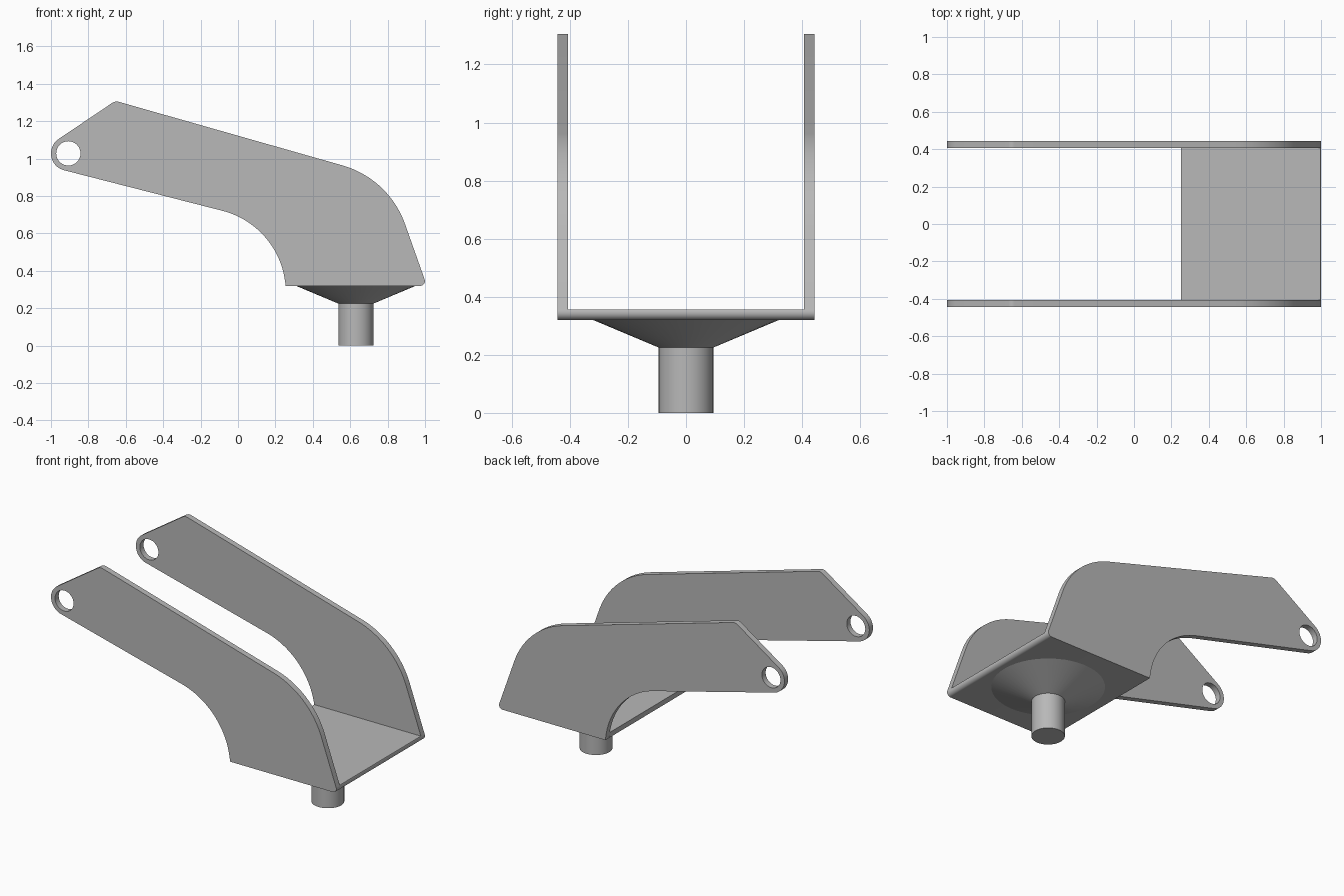
import bpy, bmesh, math
from mathutils import Vector

if "Cube" in bpy.data.objects:
    bpy.data.objects.remove(bpy.data.objects["Cube"], do_unlink=True)

grey = bpy.data.materials.new("grey metal")
grey.use_nodes = True
colour = (0.48, 0.48, 0.48, 1)
grey.diffuse_color = colour
grey.node_tree.nodes["Principled BSDF"].inputs["Base Color"].default_value = colour

HALF_WIDTH, THICK = 0.443, 0.037
BOTTOM = 0.32


def arc(centre, radius, start, end, steps):
    """Points on an arc, angles in degrees."""
    angles = [math.radians(start + (end - start) * i / steps) for i in range(steps + 1)]
    return [Vector((centre[0] + radius * math.cos(a), centre[1] + radius * math.sin(a)))
            for a in angles]


def fillet(before, corner, after, radius, steps):
    """Round a corner between two straight edges."""
    c = Vector(corner)
    u, v = (Vector(before) - c).normalized(), (Vector(after) - c).normalized()
    half = u.angle(v) / 2
    centre = c + (u + v).normalized() * radius / math.sin(half)
    p = c + u * radius / math.tan(half) - centre
    q = c + v * radius / math.tan(half) - centre
    turn = p.angle_signed(q)
    pts = []
    for i in range(steps + 1):
        a = math.atan2(p.y, p.x) - turn * i / steps
        pts.append(centre + Vector((math.cos(a), math.sin(a))) * radius)
    return pts


def finish(obj, angle=30):
    """Weld, colour and shade a part."""
    bm = bmesh.new()
    bm.from_mesh(obj.data)
    bmesh.ops.remove_doubles(bm, verts=bm.verts, dist=0.0002)
    bmesh.ops.recalc_face_normals(bm, faces=bm.faces)
    bm.to_mesh(obj.data)
    bm.free()
    obj.data.materials.clear()
    obj.data.materials.append(grey)
    bpy.ops.object.select_all(action="DESELECT")
    obj.select_set(True)
    bpy.context.view_layer.objects.active = obj
    bpy.ops.object.shade_smooth_by_angle(angle=math.radians(angle))


def plate(name, loops, y, depth):
    """Extrude a filled x-z outline (later loops are holes) along y."""
    curve = bpy.data.curves.new(name, "CURVE")
    curve.dimensions = "2D"
    curve.fill_mode = "BOTH"
    curve.extrude = depth / 2
    for loop in loops:
        spline = curve.splines.new("POLY")
        spline.points.add(len(loop) - 1)
        for point, co in zip(spline.points, loop):
            point.co = (co[0], co[1], 0, 1)
        spline.use_cyclic_u = True
    obj = bpy.data.objects.new(name, curve)
    bpy.context.collection.objects.link(obj)
    obj.location.y = y
    obj.rotation_euler.x = math.pi / 2
    bpy.ops.object.select_all(action="DESELECT")
    obj.select_set(True)
    bpy.context.view_layer.objects.active = obj
    bpy.ops.object.convert(target="MESH")
    finish(bpy.context.view_layer.objects.active)


# Corners of the arm outline
heel = (0.255, BOTTOM)
toe = (1.01, BOTTOM)
shoulder = (0.807, 0.893)
peak = (-0.656, 1.309)
armpit = (0.21, 0.646)
eye = (-0.907, 1.028)

tip = arc(eye, 0.093, 123.9, 255.7, 20)
toe_round = fillet(heel, toe, shoulder, 0.025, 8)
outline = [Vector(heel)] + toe_round
outline += fillet(toe, shoulder, peak, 0.5, 24)
outline += fillet(shoulder, peak, tip[0], 0.04, 6)
outline += tip
outline += fillet(tip[-1], armpit, heel, 0.45, 24)
hole = arc(eye, 0.065, 0, 348.75, 31)

# Two side arms
for name, side in (("front_arm", -1), ("back_arm", 1)):
    plate(name, [outline, hole], side * (HALF_WIDTH - THICK / 2), THICK)

# Floor joining the arms, with the same rounded toe
floor_top = BOTTOM + 0.036
floor = [Vector(heel)] + toe_round + [Vector((0.997, floor_top)), Vector((0.25, floor_top))]
plate("floor_plate", [floor], 0, 2 * (HALF_WIDTH - THICK))

# Stem flaring out under the floor
SEGMENTS = 48
bm = bmesh.new()
rings = []
for radius, z in ((0.094, 0), (0.094, 0.225), (0.32, BOTTOM)):
    rings.append([bm.verts.new((p.x, p.y, z))
                  for p in arc((0, 0), radius, 0, 360 - 360 / SEGMENTS, SEGMENTS - 1)])
for low, high in zip(rings, rings[1:]):
    for i in range(SEGMENTS):
        j = (i + 1) % SEGMENTS
        bm.faces.new((low[i], low[j], high[j], high[i]))
bm.faces.new(rings[0])
mesh = bpy.data.meshes.new("flared_stem")
bm.to_mesh(mesh)
bm.free()
stem = bpy.data.objects.new("flared_stem", mesh)
bpy.context.collection.objects.link(stem)
stem.location.x = 0.63
finish(stem)
